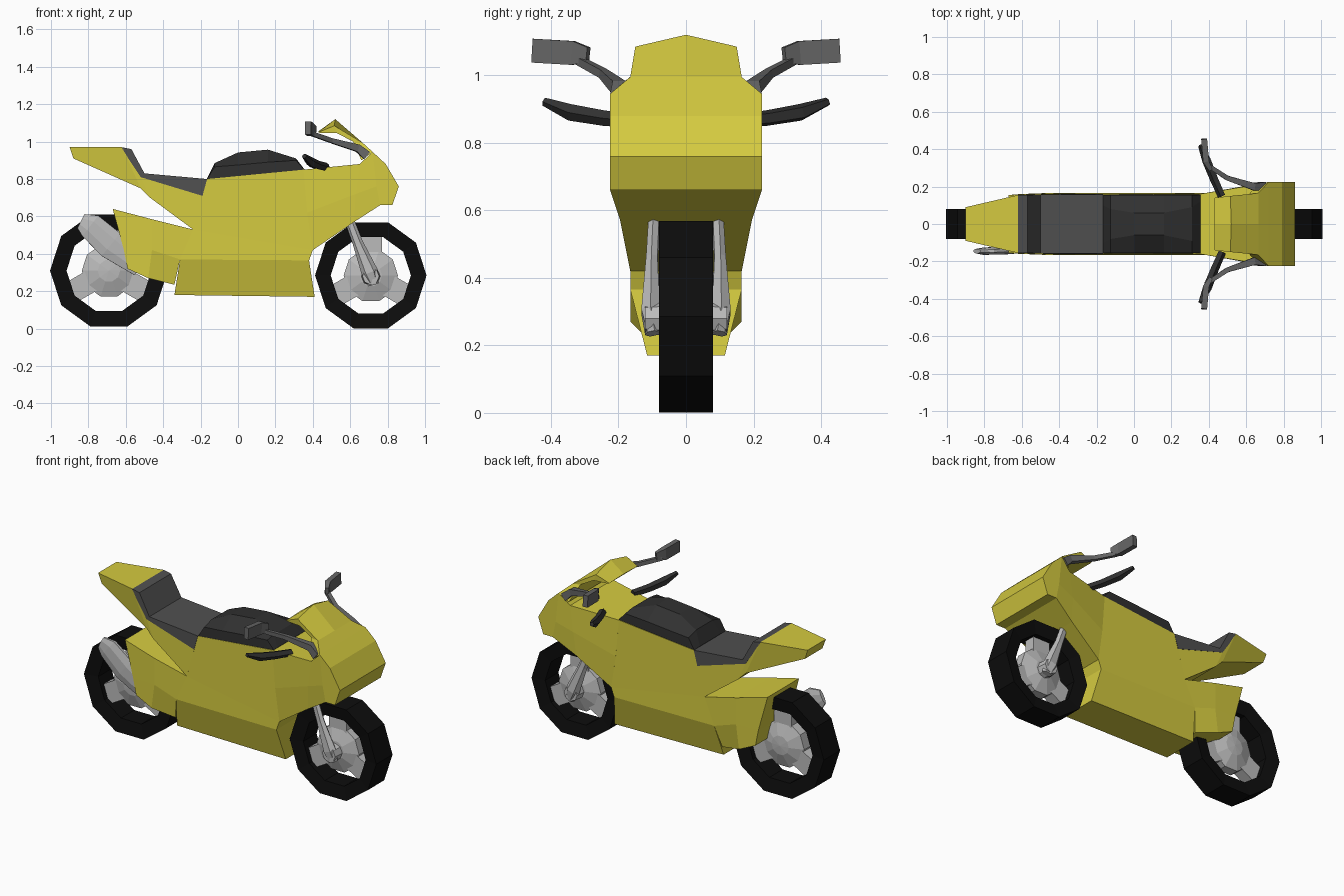
import bpy, bmesh
from math import cos, sin, pi, radians
from mathutils import Vector, Matrix


def material(name, r, g, b):
    m = bpy.data.materials.new(name)
    m.diffuse_color = (r, g, b, 1)
    return m


YELLOW = material("yellow", 0.66, 0.59, 0.05)
BLACK = material("tyre_black", 0.004, 0.004, 0.004)
DARK = material("dark_grey", 0.03, 0.03, 0.03)
SEAT = material("seat_grey", 0.08, 0.08, 0.08)
MID = material("mid_grey", 0.13, 0.13, 0.13)
LIGHT = material("light_grey", 0.5, 0.5, 0.5)


def finish(name, bm, mat):
    bmesh.ops.remove_doubles(bm, verts=bm.verts, dist=0.0005)
    bmesh.ops.recalc_face_normals(bm, faces=bm.faces)
    me = bpy.data.meshes.new(name)
    bm.to_mesh(me)
    bm.free()
    me.materials.append(mat)
    ob = bpy.data.objects.new(name, me)
    bpy.context.collection.objects.link(ob)
    return ob


def skin(bm, rings):
    """Join closed rings of vertices with quads."""
    n = len(rings[0])
    for a, b in zip(rings, rings[1:]):
        for i in range(n):
            j = (i + 1) % n
            bm.faces.new((a[i], a[j], b[j], b[i]))


def shell(name, sections, mat):
    """Left-right symmetric loft; each section is rows of (x, z, half width)."""
    bm = bmesh.new()
    rings = []
    for s in sections:
        pts = [(x, w, z) for x, z, w in s] + [(x, -w, z) for x, z, w in reversed(s)]
        rings.append([bm.verts.new(p) for p in pts])
    skin(bm, rings)
    n = len(rings[0])
    for r in (rings[0], rings[-1]):
        for i in range(n // 2 - 1):
            bm.faces.new((r[i], r[i + 1], r[n - 2 - i], r[n - 1 - i]))
    return finish(name, bm, mat)


def bar(name, path, mat, sides=6, flat=1.0):
    """Tapered bar through (x, y, z, radius) points."""
    bm = bmesh.new()
    rings = []
    pts = [Vector(p[:3]) for p in path]
    for k, p in enumerate(path):
        d = pts[min(k + 1, len(pts) - 1)] - pts[max(k - 1, 0)]
        u = d.cross(Vector((0, 0, 1))).normalized()
        v = u.cross(d).normalized()
        rings.append([bm.verts.new(pts[k] + p[3] * (u * cos(t) * flat + v * sin(t)))
                      for t in (2 * pi * (i + 0.5) / sides for i in range(sides))])
    skin(bm, rings)
    bm.faces.new(rings[0])
    bm.faces.new(rings[-1])
    return finish(name, bm, mat)


def lathe(name, centre, profile, n, mat):
    """Turn a closed (radius, y) profile about the wheel axle."""
    bm = bmesh.new()
    rings = []
    for i in range(n + 1):
        t = 2 * pi * i / n
        rings.append([bm.verts.new((centre[0] + r * cos(t), y, centre[1] + r * sin(t)))
                      for r, y in profile])
    skin(bm, rings)
    return finish(name, bm, mat)


# Wheels: ten-sided tyre, hub disc and three broad spokes
for end, cx, cz, R in (("front", 0.71, 0.285, 0.298), ("rear", -0.69, 0.31, 0.315)):
    c = (cx, cz)
    lathe(end + "_tyre", c, [(R, -0.08), (R, 0.08), (R * 0.72, 0.065), (R * 0.72, -0.065)], 10, BLACK)
    lathe(end + "_hub", c, [(0.0, -0.065), (0.06, -0.06), (0.145, -0.03),
                            (0.145, 0.03), (0.06, 0.06), (0.0, 0.065)], 10, LIGHT)
    bm = bmesh.new()
    for a in (90, 210, 330):
        rot = Matrix.Translation((cx, 0, cz)) @ Matrix.Rotation(-radians(a), 4, 'Y')
        bmesh.ops.create_cube(bm, size=1, matrix=rot @ Matrix.Translation((0.13, 0, 0))
                              @ Matrix.Diagonal((0.2, 0.07, 0.12, 1)))
    finish(end + "_spokes", bm, LIGHT)

# Main fairing
shell("main_fairing", [
    [(-0.165, 0.80, 0.158), (-0.24, 0.53, 0.16), (-0.31, 0.37, 0.165), (-0.34, 0.18, 0.115)],
    [(0.35, 0.85, 0.16), (0.40, 0.42, 0.165), (0.38, 0.365, 0.165), (0.41, 0.17, 0.115)]], YELLOW)

# Nose fairing, widening to the front
shell("nose_fairing", [
    [(0.35, 0.85, 0.16), (0.37, 0.62, 0.163), (0.40, 0.42, 0.165)],
    [(0.65, 0.88, 0.21), (0.63, 0.72, 0.21), (0.62, 0.57, 0.195)],
    [(0.72, 0.945, 0.225), (0.74, 0.76, 0.225), (0.76, 0.66, 0.225)],
    [(0.79, 0.88, 0.225), (0.86, 0.76, 0.225), (0.825, 0.66, 0.225)]], YELLOW)

# Windscreen cowl
shell("windscreen", [
    [(0.43, 1.055, 0), (0.43, 1.05, 0.14), (0.44, 1.045, 0.14)],
    [(0.52, 1.12, 0), (0.515, 1.085, 0.15), (0.53, 1.045, 0.15)],
    [(0.665, 0.995, 0), (0.665, 0.995, 0.165), (0.615, 1.00, 0.16)],
    [(0.72, 0.945, 0), (0.72, 0.945, 0.225), (0.66, 0.90, 0.21)]], YELLOW)

# Tail and rear lower panel
shell("tail", [
    [(-0.90, 0.97, 0.09), (-0.88, 0.91, 0.085)],
    [(-0.62, 0.97, 0.155), (-0.52, 0.75, 0.155)],
    [(-0.52, 0.81, 0.157), (-0.47, 0.70, 0.16)],
    [(-0.19, 0.71, 0.159), (-0.24, 0.53, 0.16)]], YELLOW)
shell("rear_panel", [
    [(-0.67, 0.64, 0.155), (-0.61, 0.42, 0.16), (-0.59, 0.32, 0.16)],
    [(-0.46, 0.585, 0.165), (-0.46, 0.42, 0.165), (-0.48, 0.27, 0.165)],
    [(-0.24, 0.53, 0.16), (-0.31, 0.37, 0.165), (-0.34, 0.235, 0.13)]], YELLOW)

# Seat
shell("seat", [
    [(-0.62, 0.97, 0.155), (-0.62, 0.965, 0.155)],
    [(-0.57, 0.96, 0.155), (-0.58, 0.90, 0.156)],
    [(-0.50, 0.83, 0.158), (-0.52, 0.81, 0.158)],
    [(-0.165, 0.80, 0.159), (-0.19, 0.71, 0.161)]], SEAT)

# Tank
shell("tank", [
    [(-0.165, 0.805, 0.10), (-0.165, 0.80, 0.155), (-0.165, 0.79, 0.157)],
    [(-0.125, 0.885, 0.08), (-0.125, 0.865, 0.155), (-0.125, 0.79, 0.157)],
    [(0.0, 0.942, 0.06), (0.0, 0.875, 0.155), (0.0, 0.80, 0.157)],
    [(0.16, 0.957, 0.06), (0.16, 0.89, 0.155), (0.16, 0.82, 0.157)],
    [(0.31, 0.91, 0.09), (0.31, 0.90, 0.155), (0.31, 0.83, 0.157)],
    [(0.355, 0.852, 0.12), (0.355, 0.85, 0.155), (0.355, 0.84, 0.157)]], DARK)

# Exhaust on the near side
bar("exhaust", [(-0.84, -0.145, 0.575, 0.045), (-0.79, -0.145, 0.55, 0.075),
                (-0.68, -0.14, 0.45, 0.085), (-0.52, -0.13, 0.33, 0.06)], LIGHT, 8, 0.28)

# Fork legs, mirrors and handlebars on both sides
for side, s in (("left", 1), ("right", -1)):
    bar(side + "_fork", [(0.58, s * 0.092, 0.62, 0.025), (0.64, s * 0.10, 0.46, 0.028),
                         (0.705, s * 0.105, 0.30, 0.045), (0.725, s * 0.10, 0.235, 0.03)], LIGHT, 6, 0.7)
    lathe(side + "_axle", (0.71, 0.28), [(0, s * 0.05), (0.052, s * 0.05),
                                         (0.045, s * 0.122), (0, s * 0.122)], 8, LIGHT)
    bar(side + "_mirror_stalk", [(0.69, s * 0.20, 0.925, 0.035), (0.64, s * 0.20, 0.965, 0.028),
                                 (0.50, s * 0.245, 1.005, 0.018), (0.385, s * 0.32, 1.045, 0.016)], MID, 4)
    bar(side + "_mirror", [(0.41, s * 0.29, 1.06, 0.032), (0.385, s * 0.335, 1.066, 0.05),
                           (0.375, s * 0.455, 1.073, 0.05)], MID, 4, 0.45)
    bar(side + "_handlebar", [(0.47, s * 0.15, 0.865, 0.022), (0.43, s * 0.24, 0.873, 0.024),
                              (0.39, s * 0.34, 0.89, 0.026), (0.355, s * 0.42, 0.922, 0.013)], DARK, 5)
